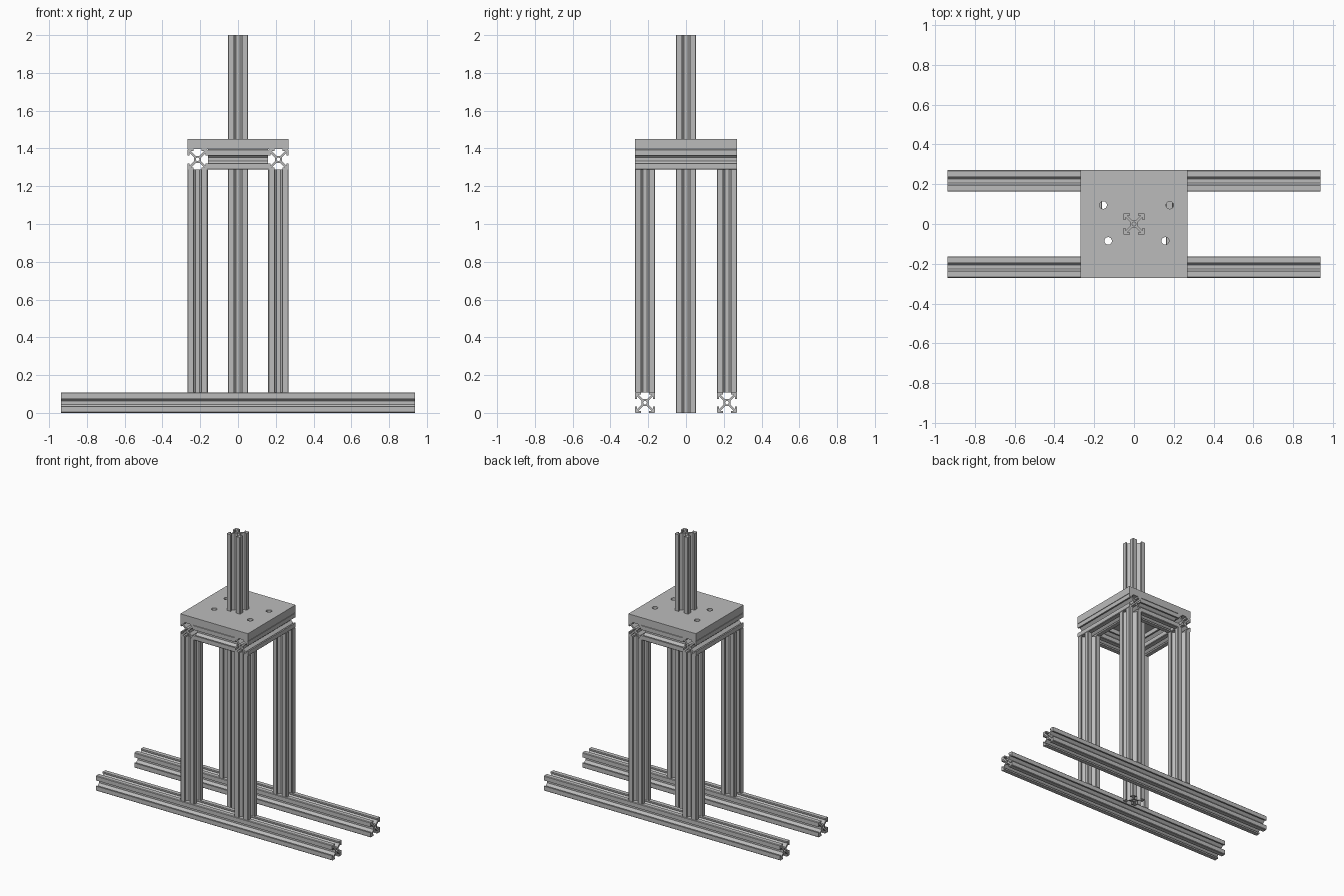
import bpy, bmesh, math
from mathutils import Matrix, Vector

cube = bpy.data.objects.get("Cube")
if cube:
    bpy.data.objects.remove(cube, do_unlink=True)

grey = bpy.data.materials.new("aluminium_grey")
grey.use_nodes = True
colour = (0.5, 0.5, 0.5, 1)
grey.diffuse_color = colour
grey.node_tree.nodes["Principled BSDF"].inputs["Base Color"].default_value = colour

SIZE = 0.108       # width of the slotted bar
H = SIZE / 2
BX, BY = 0.214, 0.217   # bar centre lines
BEAM_Z = 1.288
PLATE_Z, PLATE_TOP = 1.396, 1.45


def extrude_outlines(name, loops, length, place):
    """Fill outer outline with holes and extrude it along local z."""
    bm = bmesh.new()
    edges = []
    for loop in loops:
        vs = [bm.verts.new((x, y, 0)) for x, y in loop]
        edges += [bm.edges.new((a, b)) for a, b in zip(vs, vs[1:] + vs[:1])]
    bmesh.ops.triangle_fill(bm, edges=edges, use_beauty=True)
    out = bmesh.ops.extrude_face_region(bm, geom=bm.faces[:], use_keep_orig=True)
    top = [g for g in out["geom"] if isinstance(g, bmesh.types.BMVert)]
    bmesh.ops.translate(bm, verts=top, vec=(0, 0, length))
    bmesh.ops.recalc_face_normals(bm, faces=bm.faces[:])
    bmesh.ops.dissolve_limit(bm, angle_limit=0.01, verts=bm.verts[:], edges=bm.edges[:])
    bm.transform(place)
    mesh = bpy.data.meshes.new(name)
    bm.to_mesh(mesh)
    bm.free()
    mesh.materials.append(grey)
    obj = bpy.data.objects.new(name, mesh)
    bpy.context.collection.objects.link(obj)
    return obj


def circle(x, y, r, n=16):
    return [(x + r * math.cos(math.tau * i / n), y + r * math.sin(math.tau * i / n))
            for i in range(n)]


# Slotted section: one side's T-slot, repeated four times around a bored core
half_slot = [(1, 0.93), (1, 0.38), (0.8, 0.38), (0.8, 0.64), (0.34, 0.18)]
side = [(x, -y) for x, y in half_slot] + half_slot[::-1]
section = []
for turn in range(4):
    c, s = round(math.cos(turn * math.pi / 2)), round(math.sin(turn * math.pi / 2))
    section += [(H * (c * x - s * y), H * (s * x + c * y)) for x, y in side]
bore = circle(0, 0, H * 0.18, 12)


def bar(name, start, end):
    """Slotted bar between two points on its centre line."""
    start, end = Vector(start), Vector(end)
    axis = end - start
    if axis.x:
        turn = Matrix.Rotation(math.pi / 2, 4, "Y")
    elif axis.y:
        turn = Matrix.Rotation(-math.pi / 2, 4, "X")
    else:
        turn = Matrix.Identity(4)
    return extrude_outlines(name, [section, bore], axis.length,
                            Matrix.Translation(start) @ turn)


# Floor rails, legs and top frame
beam_mid = BEAM_Z + H
for y, fb in ((-BY, "front"), (BY, "back")):
    bar(fb + "_floor_rail", (-0.938, y, H), (0.938, y, H))
    bar(fb + "_cross_beam", (-BX + H, y, beam_mid), (BX - H, y, beam_mid))
    for x, lr in ((-BX, "right"), (BX, "left")):
        bar(f"{fb}_{lr}_leg", (x, y, SIZE), (x, y, BEAM_Z))
for x, lr in ((-BX, "right"), (BX, "left")):
    bar(lr + "_side_beam", (x, -BY - H, beam_mid), (x, BY + H, beam_mid))

# Central mast
bar("mast", (0, 0, 0), (0, 0, 2))

# Top plate with four bolt holes
px, py = BX + H, BY + H
outline = [(-px, -py), (px, -py), (px, py), (-px, py)]
holes = [circle(x, y, 0.019) for x, y in
         ((-0.155, 0.095), (0.18, 0.095), (-0.13, -0.085), (0.157, -0.085))]
extrude_outlines("top_plate", [outline] + holes, PLATE_TOP - PLATE_Z,
                 Matrix.Translation((0, 0, PLATE_Z)))
